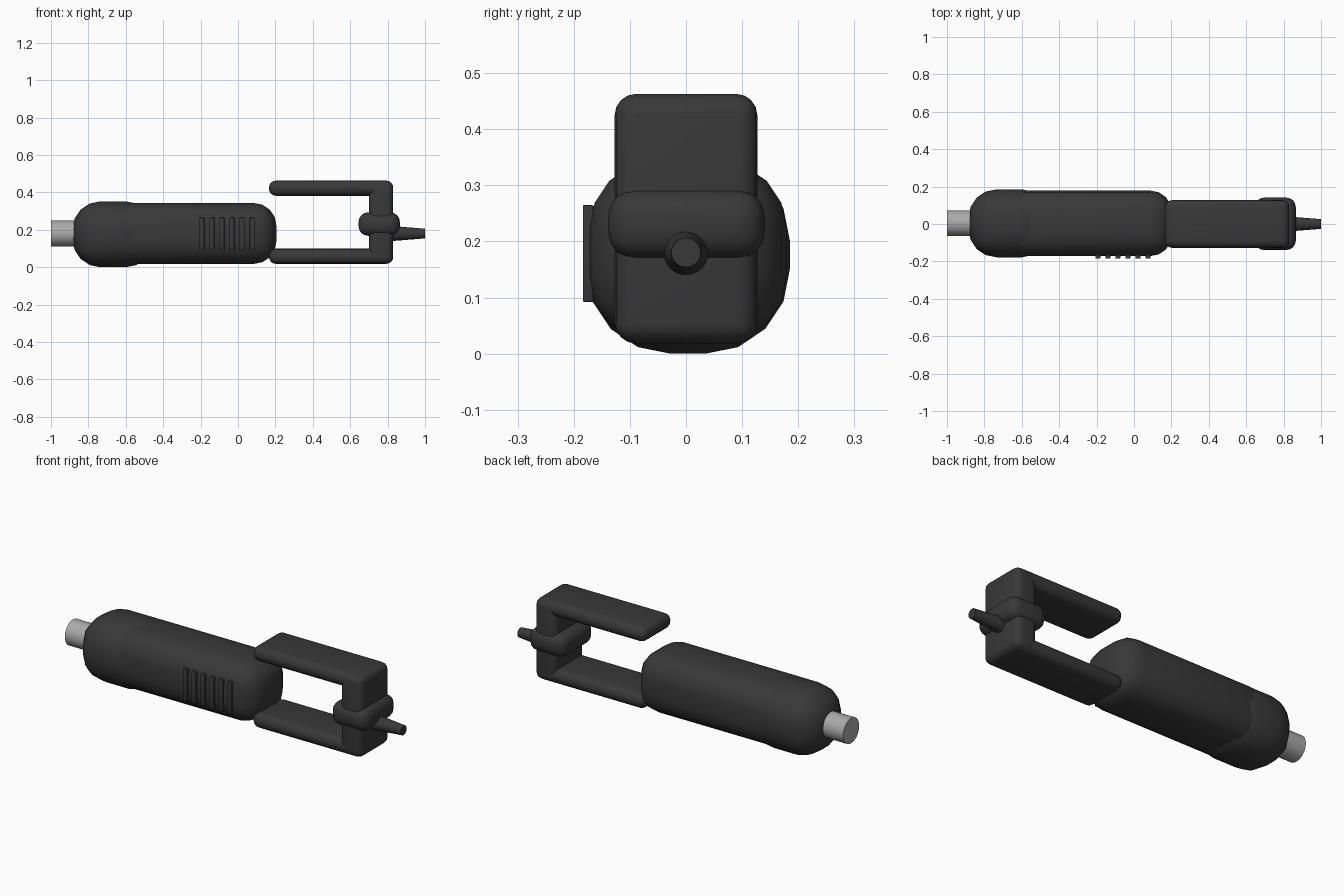
import bpy
import math

cube = bpy.data.objects.get("Cube")
if cube:
    bpy.data.objects.remove(cube, do_unlink=True)


def material(name, value):
    mat = bpy.data.materials.new(name)
    mat.use_nodes = True
    colour = (value, value, value, 1)
    mat.diffuse_color = colour
    mat.node_tree.nodes["Principled BSDF"].inputs["Base Color"].default_value = colour
    return mat


BLACK = material("black plastic", 0.04)
GREY = material("light grey", 0.4)


def finish(obj, name, mat, angle=40):
    obj.name = name
    obj.data.materials.append(mat)
    bpy.ops.object.shade_smooth_by_angle(angle=math.radians(angle))
    return obj


def rounded_box(name, xs, ys, zs, radius, segments=4):
    """Box given by its min/max on each axis, with rounded edges."""
    spans = (xs, ys, zs)
    bpy.ops.mesh.primitive_cube_add(size=1, location=[(a + b) / 2 for a, b in spans])
    obj = bpy.context.object
    obj.scale = [b - a for a, b in spans]
    bpy.ops.object.transform_apply(location=False, rotation=False, scale=True)
    if radius:
        bevel = obj.modifiers.new("Rounding", 'BEVEL')
        bevel.width = radius
        bevel.segments = segments
        bevel.limit_method = 'NONE'
        bpy.ops.object.modifier_apply(modifier=bevel.name)
    return finish(obj, name, BLACK)


def rod(name, x0, x1, r0, r1, y, z, mat, sides):
    """Tapered round bar along x."""
    bpy.ops.mesh.primitive_cone_add(vertices=sides, radius1=r0, radius2=r1, depth=x1 - x0,
                                    location=((x0 + x1) / 2, y, z),
                                    rotation=(0, math.pi / 2, 0))
    return finish(bpy.context.object, name, mat)


# Motor housing and its thicker rear cap
rounded_box("rear_cap", (-0.885, -0.45), (-0.178, 0.185), (0, 0.352), 0.15)
rounded_box("main_body", (-0.72, 0.205), (-0.172, 0.179), (0.018, 0.343), 0.12)

# Cable stub at the rear
rod("rear_shaft", -1.0, -0.86, 0.069, 0.069, 0.004, 0.18, GREY, 32)

# Row of vent ribs on the front side
for i in range(6):
    x = -0.193 + i * 0.0536
    rounded_box(f"vent_rib_{i + 1}", (x - 0.013, x + 0.013), (-0.184, -0.165),
                (0.092, 0.265), 0.003, 2)

# Forked frame: two arms joined by an upright
for name, z in (("upper_arm", 0.382), ("lower_arm", 0.018)):
    rounded_box(name, (0.165, 0.83), (-0.127, 0.127), (z, z + 0.081), 0.038)
rounded_box("upright", (0.70, 0.83), (-0.127, 0.127), (0.02, 0.461), 0.035)

# Collar around the upright and the tapered nozzle
rounded_box("collar", (0.645, 0.865), (-0.139, 0.141), (0.168, 0.293), 0.05)
rod("nozzle", 0.80, 1.0, 0.042, 0.026, 0, 0.18, BLACK, 32)
